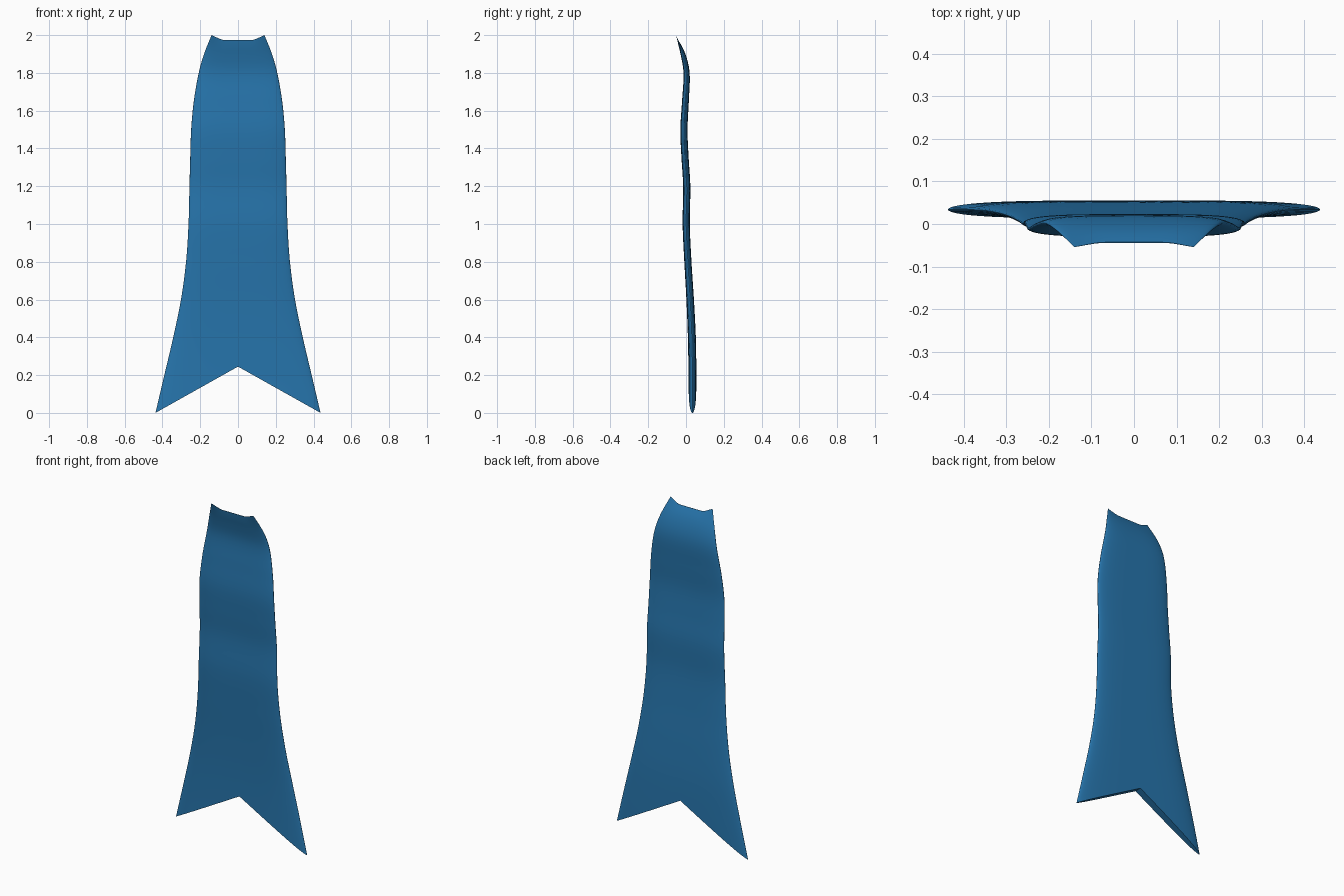
import bpy, bmesh, math

if "Cube" in bpy.data.objects:
    bpy.data.objects.remove(bpy.data.objects["Cube"])

# Cloth profile, bottom to top: z, half width, centre y, half thickness
PROFILE = [
    (0.0, 0.437, 0.034, 0.021), (0.2, 0.390, 0.034, 0.021), (0.4, 0.343, 0.031, 0.021),
    (0.6, 0.302, 0.022, 0.020), (0.8, 0.275, 0.010, 0.019), (1.0, 0.262, 0.001, 0.019),
    (1.2, 0.257, 0.004, 0.019), (1.35, 0.253, -0.005, 0.019), (1.5, 0.248, -0.011, 0.019),
    (1.65, 0.234, -0.003, 0.018), (1.8, 0.208, 0.003, 0.016), (1.9, 0.180, -0.016, 0.013),
    (2.0, 0.140, -0.054, 0.001),
]


def sample(z, col):
    """Smooth (Catmull-Rom style) lookup of a profile column at height z."""
    z = min(max(z, 0.0), 2.0)
    n = len(PROFILE)
    i = max(k for k in range(n - 1) if PROFILE[k][0] <= z)

    def slope(k):
        a, b = PROFILE[max(k - 1, 0)], PROFILE[min(k + 1, n - 1)]
        return (b[col] - a[col]) / (b[0] - a[0])

    p, q = PROFILE[i], PROFILE[i + 1]
    h = q[0] - p[0]
    t = (z - p[0]) / h
    return ((2*t**3 - 3*t**2 + 1) * p[col] + (t**3 - 2*t**2 + t) * h * slope(i)
            + (3*t**2 - 2*t**3) * q[col] + (t**3 - t**2) * h * slope(i + 1))


ROWS, COLS = 64, 32
us = [-math.cos(math.pi * i / COLS) for i in range(COLS + 1)]
ring = [(u, -1) for u in us] + [(u, 1) for u in reversed(us[1:-1])]

bm = bmesh.new()
rows = []
for r in range(ROWS + 1):
    v = r / ROWS
    width = sample(2.0 * v, 1)
    row = []
    for u, side in ring:
        a = abs(u)
        bottom = 0.245 * (1 - a)                               # swallowtail notch
        k = min(max((a - 0.5) / 0.5, 0), 1)
        top = 1.974 + 0.026 * k * k * (2 - k)                  # raised top corners
        z = bottom + (top - bottom) * v
        puff = sample(z, 3) * math.sqrt(max(1 - a**4, 0)) * (1 if v < 1 else 0.2)
        row.append(bm.verts.new((u * width, sample(z, 2) + side * puff, z)))
    rows.append(row)

n = len(ring)
for lo, hi in zip(rows, rows[1:]):
    for i in range(n):
        j = (i + 1) % n
        bm.faces.new((lo[i], lo[j], hi[j], hi[i]))
# Close the bottom and top edges with strips from front to back
for row in (rows[0], rows[-1]):
    for i in range(COLS):
        quad = [row[i], row[i + 1], row[(n - i - 1) % n], row[(n - i) % n]]
        bm.faces.new(list(dict.fromkeys(quad)))
bmesh.ops.recalc_face_normals(bm, faces=bm.faces)

mesh = bpy.data.meshes.new("cape")
bm.to_mesh(mesh)
bm.free()
cape = bpy.data.objects.new("cape", mesh)
bpy.context.collection.objects.link(cape)

blue = bpy.data.materials.new("blue cloth")
blue.diffuse_color = (0.02, 0.18, 0.42, 1)
blue.use_nodes = True
blue.node_tree.nodes["Principled BSDF"].inputs["Base Color"].default_value = blue.diffuse_color
mesh.materials.append(blue)

bpy.context.view_layer.objects.active = cape
cape.select_set(True)
bpy.ops.object.shade_smooth_by_angle(angle=math.radians(50))
